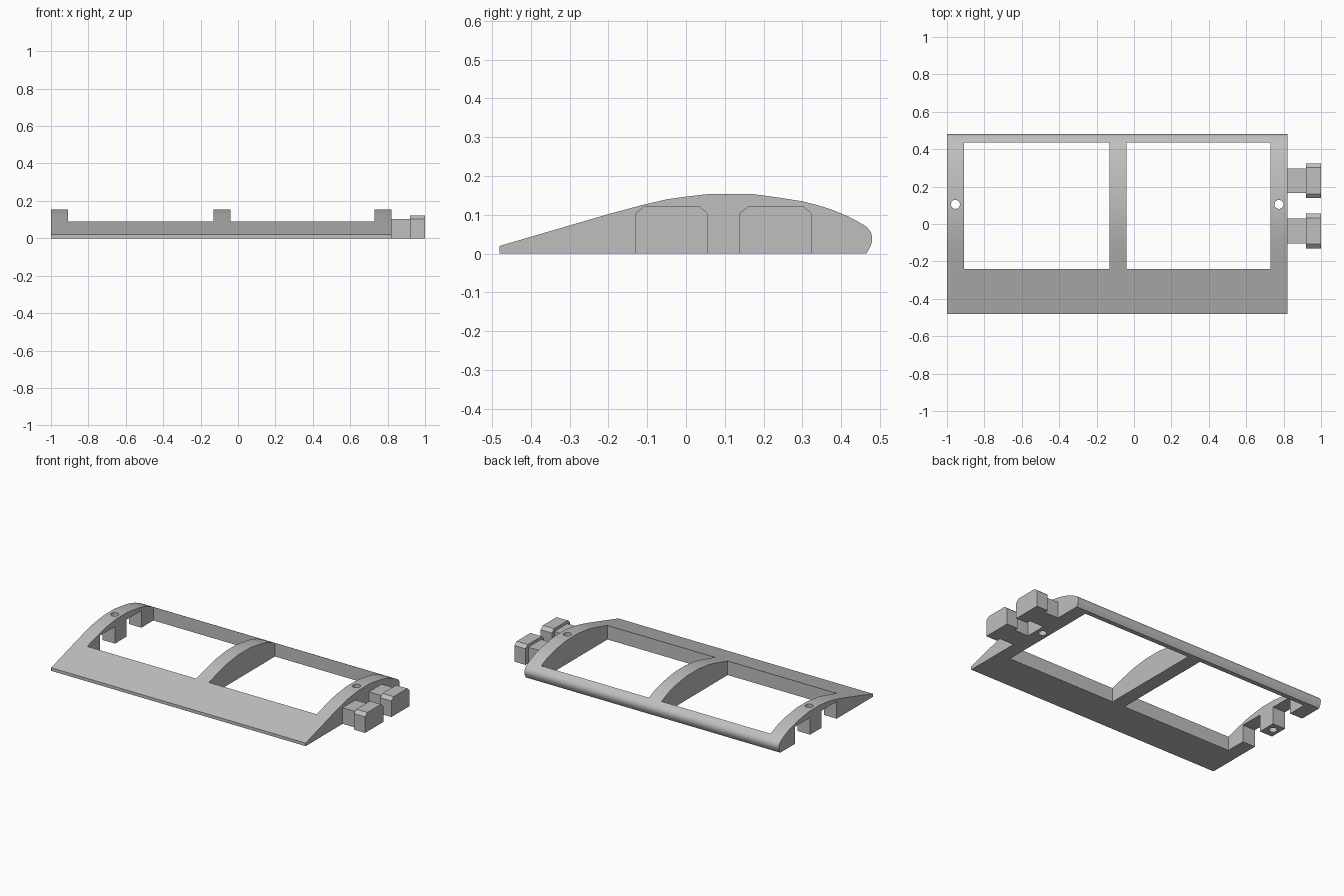
import bpy
import bmesh
import math

cube = bpy.data.objects.get("Cube")
if cube:
    bpy.data.objects.remove(cube, do_unlink=True)

grey = bpy.data.materials.new("plain grey")
grey.use_nodes = True
COLOUR = (0.52, 0.52, 0.52, 1)
grey.diffuse_color = COLOUR
grey.node_tree.nodes["Principled BSDF"].inputs["Base Color"].default_value = COLOUR


def extrude_x(name, profile, x0, x1):
    """Extrude a closed (y, z) profile from x0 to x1."""
    bm = bmesh.new()
    face = bm.faces.new([bm.verts.new((x0, y, z)) for y, z in profile])
    top = bmesh.ops.extrude_face_region(bm, geom=[face])["geom"]
    moved = [v for v in top if isinstance(v, bmesh.types.BMVert)]
    bmesh.ops.translate(bm, verts=moved, vec=(x1 - x0, 0, 0))
    bmesh.ops.recalc_face_normals(bm, faces=bm.faces)
    mesh = bpy.data.meshes.new(name)
    bm.to_mesh(mesh)
    bm.free()
    obj = bpy.data.objects.new(name, mesh)
    bpy.context.collection.objects.link(obj)
    mesh.materials.append(grey)
    return obj


def box(name, x0, x1, y0, y1, z0, z1):
    return extrude_x(name, [(y0, z0), (y1, z0), (y1, z1), (y0, z1)], x0, x1)


def activate(obj):
    bpy.ops.object.select_all(action="DESELECT")
    obj.select_set(True)
    bpy.context.view_layer.objects.active = obj


def cut(obj, cutter):
    cutter.hide_render = True
    mod = obj.modifiers.new("cut", "BOOLEAN")
    mod.operation = "DIFFERENCE"
    mod.solver = "EXACT"
    mod.object = cutter
    activate(obj)
    bpy.ops.object.modifier_apply(modifier=mod.name)
    bpy.data.objects.remove(cutter, do_unlink=True)


# Wing section: thin trailing edge in front, rounded leading edge behind
airfoil = [(-0.48, 0), (-0.48, 0.02), (-0.2, 0.102), (-0.11, 0.126),
           (-0.05, 0.14), (0.0, 0.147), (0.06, 0.154), (0.17, 0.154),
           (0.23, 0.146), (0.3, 0.135), (0.34, 0.125), (0.38, 0.112),
           (0.42, 0.095), (0.45, 0.079), (0.467, 0.068), (0.476, 0.056),
           (0.48, 0.043), (0.479, 0.03), (0.475, 0.018), (0.465, 0)]
frame = extrude_x("wing_frame", airfoil, -1, 0.82)

# Two open bays between the ribs
for x0, x1 in [(-0.91, -0.13), (-0.04, 0.73)]:
    cut(frame, box("bay_cutter", x0, x1, -0.24, 0.435, -0.1, 0.3))

# Notches that receive the connectors of the next panel
for y in (-0.035, 0.235):
    cut(frame, box("notch_cutter", -1.1, -0.9, y - 0.075, y + 0.078, -0.1, 0.11))

# Pin holes through the end ribs
for x in (-0.955, 0.775):
    bpy.ops.mesh.primitive_cylinder_add(vertices=32, radius=0.024, depth=0.6,
                                        location=(x, 0.105, 0.1))
    cut(frame, bpy.context.object)

activate(frame)
bpy.ops.object.shade_smooth_by_angle(angle=math.radians(30))

# Connectors: narrow neck and wider chamfered head
for side, y in (("front", -0.037), ("back", 0.231)):
    box(side + "_connector_neck", 0.82, 0.92, y - 0.066, y + 0.066, 0, 0.104)
    a, b = y - 0.093, y + 0.093
    extrude_x(side + "_connector_head",
              [(a, 0), (b, 0), (b, 0.104), (b - 0.023, 0.123),
               (a + 0.023, 0.123), (a, 0.104)], 0.92, 1)
